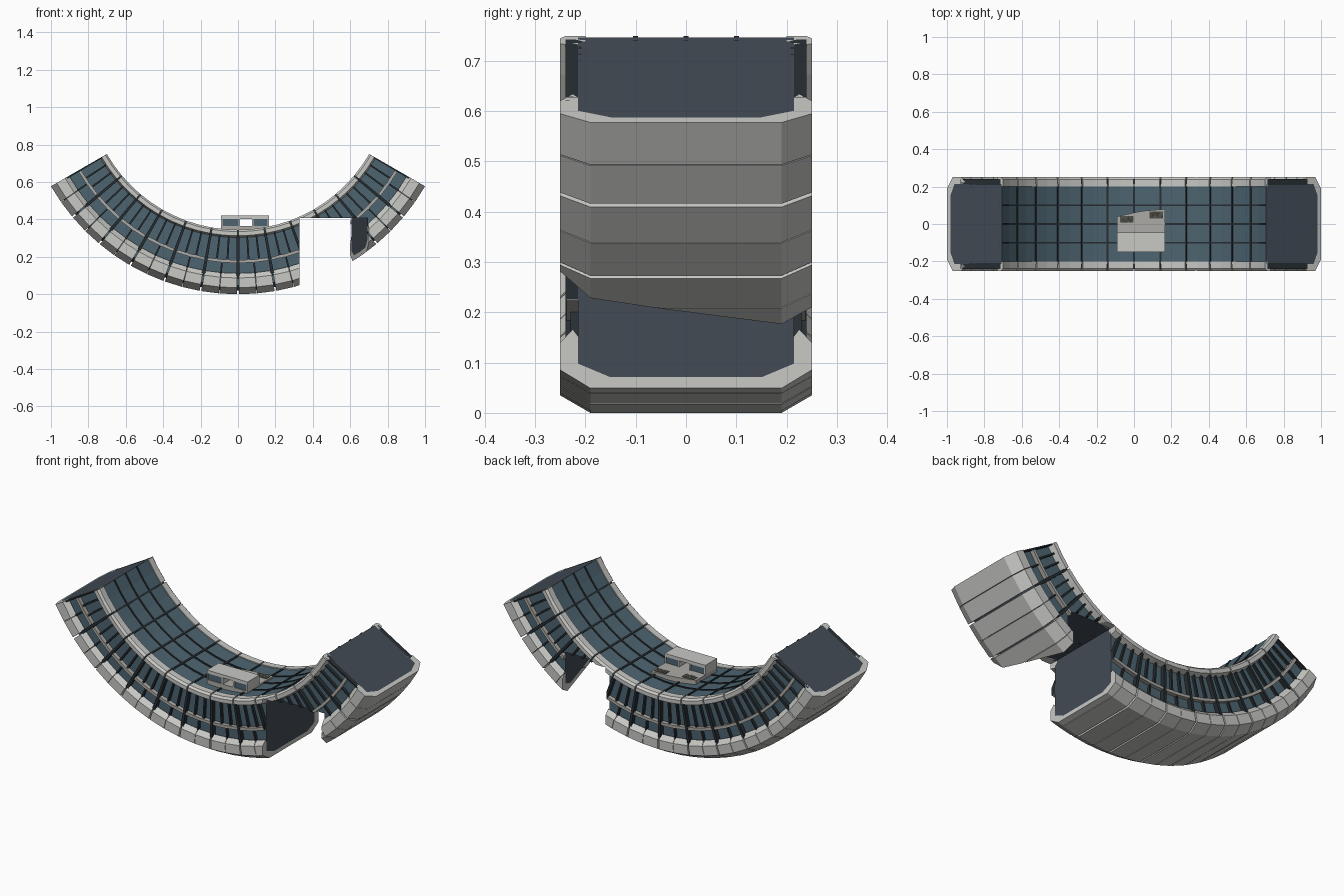
import bpy, bmesh, math, random
from mathutils import Vector

if "Cube" in bpy.data.objects:
    bpy.data.objects.remove(bpy.data.objects["Cube"])

R = 1.1547          # outer radius, also height of the arc centre
END = 60            # half angle of the arc


def material(name, rgb):
    m = bpy.data.materials.new(name)
    m.use_nodes = True
    m.diffuse_color = (*rgb, 1)
    m.node_tree.nodes["Principled BSDF"].inputs["Base Color"].default_value = (*rgb, 1)
    return m


PANEL = material("light grey panel", (0.58, 0.58, 0.56))
GLASS = material("blue glass", (0.075, 0.13, 0.165))
CAP = material("dark slate", (0.055, 0.07, 0.09))
FRAME = material("dark frame", (0.02, 0.027, 0.032))
STONE = material("warm grey", (0.42, 0.41, 0.38))
SHRUB = material("dark planting", (0.09, 0.09, 0.075))


def finish(name, bm, mats):
    bmesh.ops.recalc_face_normals(bm, faces=bm.faces)
    mesh = bpy.data.meshes.new(name)
    bm.to_mesh(mesh)
    bm.free()
    for m in mats:
        mesh.materials.append(m)
    obj = bpy.data.objects.new(name, mesh)
    bpy.context.collection.objects.link(obj)
    return obj


def sweep(bm, profile, a0, a1, steps=1):
    """Sweep a closed (y, radius) profile along the arc, in degrees."""
    rings = []
    for i in range(steps + 1):
        a = math.radians(a0 + (a1 - a0) * i / steps)
        rings.append([bm.verts.new((r * math.sin(a), y, R - r * math.cos(a)))
                      for y, r in profile])
    n = len(profile)
    for p, q in zip(rings, rings[1:]):
        for i in range(n):
            j = (i + 1) % n
            bm.faces.new((p[i], p[j], q[j], q[i]))
    bm.faces.new(rings[0])
    bm.faces.new(rings[-1][::-1])


def prism(name, outline, z0, z1, mat):
    bm = bmesh.new()
    low = [bm.verts.new((x, y, z0)) for x, y in outline]
    high = [bm.verts.new((x, y, z1)) for x, y in outline]
    bm.faces.new(low)
    bm.faces.new(high)
    for i in range(len(low)):
        j = (i + 1) % len(low)
        bm.faces.new((low[i], low[j], high[j], high[i]))
    return finish(name, bm, [mat])


def box(name, x0, x1, y0, y1, z0, z1, mat):
    return prism(name, [(x0, y0), (x1, y0), (x1, y1), (x0, y1)], z0, z1, mat)


def mirrored(half):
    return half + [(-y, r) for y, r in reversed(half)]


def rect(y0, y1, r0, r1):
    return [(y0, r0), (y1, r0), (y1, r1), (y0, r1)]


arc_parts = []

# Core: glass on the inside floor and side walls, slate elsewhere
bm = bmesh.new()
sweep(bm, mirrored([(0.215, 0.816), (0.215, 1.108), (0.15, 1.134)]), -END, END, 24)
bmesh.ops.recalc_face_normals(bm, faces=bm.faces)
for f in bm.faces:
    c = f.calc_center_median()
    radius = math.hypot(c.x, c.z - R)
    is_floor = radius < 0.83
    f.material_index = 1 if abs(f.normal.y) > 0.9 or is_floor else 0
arc_parts.append(finish("glazed_core", bm, [CAP, GLASS]))

# Belly panels with seams, wider at every second one
bm = bmesh.new()
belly = mirrored([(0.213, 1.058), (0.225, 1.043), (0.25, 1.068), (0.25, 1.12), (0.19, R)])
belly += [(-y, r) for y, r in mirrored([(0.213, 1.107), (0.15, 1.133)])]
for a in range(-END, END, 5):
    lo = 0 if a == -END else (0.22 if a % 10 == 0 else 0.06)
    hi = 0 if a + 5 == END else (0.22 if (a + 5) % 10 == 0 else 0.06)
    sweep(bm, belly, a + lo, a + 5 - hi)
arc_parts.append(finish("belly_panels", bm, [PANEL]))

# Side details repeated on both flanks
rim = [(0.2, 0.81), (0.238, 0.81), (0.25, 0.82), (0.25, 0.842), (0.213, 0.852), (0.2, 0.83)]
for side, s in (("left_flank", 1), ("right_flank", -1)):
    def flip(profile):
        return [(s * y, r) for y, r in profile]

    rim_bm, ledge_bm, mull_bm, rib_bm = (bmesh.new() for _ in range(4))
    for a in range(-END, END, 10):
        lo = 0 if a == -END else 0.25
        hi = 0 if a + 10 == END else 0.25
        sweep(rim_bm, flip(rim), a + lo, a + 10 - hi, 2)
        sweep(ledge_bm, flip(rect(0.213, 0.238, 0.972, 0.988)), a + 0.5, a + 9.5, 2)
        # Upper window fins, then lower ones
        for k in (1, 2):
            m = a + k * 10 / 3
            sweep(mull_bm, flip(rect(0.21, 0.23, 0.846, 0.971)), m - 0.3, m + 0.3)
        sweep(mull_bm, flip(rect(0.21, 0.23, 0.989, 1.06)), a + 4.75, a + 5.25)
    for a in range(-END, END + 1, 10):
        lo, hi = max(a - 0.45, -END), min(a + 0.45, END)
        sweep(rib_bm, flip(rect(0.208, 0.24, 0.825, 1.07)), lo, hi)
    arc_parts.append(finish(side + "_rim", rim_bm, [PANEL]))
    arc_parts.append(finish(side + "_ledge", ledge_bm, [STONE]))
    arc_parts.append(finish(side + "_window_fins", mull_bm, [FRAME]))
    arc_parts.append(finish(side + "_ribs", rib_bm, [FRAME]))

# Dark grid on the inside floor
bm = bmesh.new()
for a in range(-END + 10, END, 10):
    sweep(bm, rect(-0.2, 0.2, 0.811, 0.83), a - 0.35, a + 0.35)
arc_parts.append(finish("floor_cross_bars", bm, [FRAME]))
bm = bmesh.new()
for y in (-0.1, 0, 0.1):
    sweep(bm, rect(y - 0.005, y + 0.005, 0.8115, 0.831), -END, END, 24)
arc_parts.append(finish("floor_long_bars", bm, [FRAME]))

# Notch cut out of the underside, slanted on one wall
cutter = prism("notch_cutter", [(0.33, -0.3), (0.71, -0.3), (0.59, 0.3), (0.33, 0.3)],
               -0.1, 0.408, CAP)
cutter.hide_render = True
for obj in arc_parts:
    mod = obj.modifiers.new("notch", 'BOOLEAN')
    mod.object = cutter
    mod.operation = 'DIFFERENCE'
    mod.solver = 'EXACT'
    mod.material_mode = 'INDEX'
bpy.context.view_layer.update()
graph = bpy.context.evaluated_depsgraph_get()
cut = [bpy.data.meshes.new_from_object(o.evaluated_get(graph)) for o in arc_parts]
for obj, mesh in zip(arc_parts, cut):
    obj.modifiers.clear()
    obj.data = mesh
bpy.data.objects.remove(cutter)

# Pavilion on the floor, with a passage through it
X0, X1, D0, D1 = -0.09, 0.165, 0.01, 0.075
box("pavilion_roof", X0, X1, -0.15, -0.045, 0.402, 0.42, PANEL)
box("pavilion_base", X0, X1, -0.15, -0.045, 0.33, 0.366, STONE)
for side, x0, x1 in (("right", X0, D0), ("left", D1, X1)):
    box("pavilion_" + side + "_glass", x0 + 0.004, x1 - 0.004, -0.146, -0.049, 0.366, 0.402, GLASS)
    for x in (x0, x1 - 0.008):
        box("pavilion_" + side + "_post", x, x + 0.008, -0.15, -0.045, 0.366, 0.402, PANEL)

# Terrace behind the pavilion with two planted beds
prism("terrace", [(X0, -0.045), (X1, -0.045), (X1, 0.08), (0.05, 0.07), (0.02, 0.065), (X0, 0.04)],
      0.33, 0.366, STONE)
random.seed(4)
for name, cx, cy in (("right_bed", -0.04, 0.025), ("left_bed", 0.12, 0.048)):
    box(name, cx - 0.036, cx + 0.036, cy - 0.018, cy + 0.018, 0.36, 0.369, SHRUB)
    bm = bmesh.new()
    for _ in range(14):
        spot = Vector((cx + random.uniform(-0.03, 0.03), cy + random.uniform(-0.014, 0.014), 0.37))
        new = bmesh.ops.create_icosphere(bm, subdivisions=1, radius=random.uniform(0.003, 0.006))
        bmesh.ops.translate(bm, verts=new["verts"], vec=spot)
    finish(name + "_stones", bm, [STONE])
